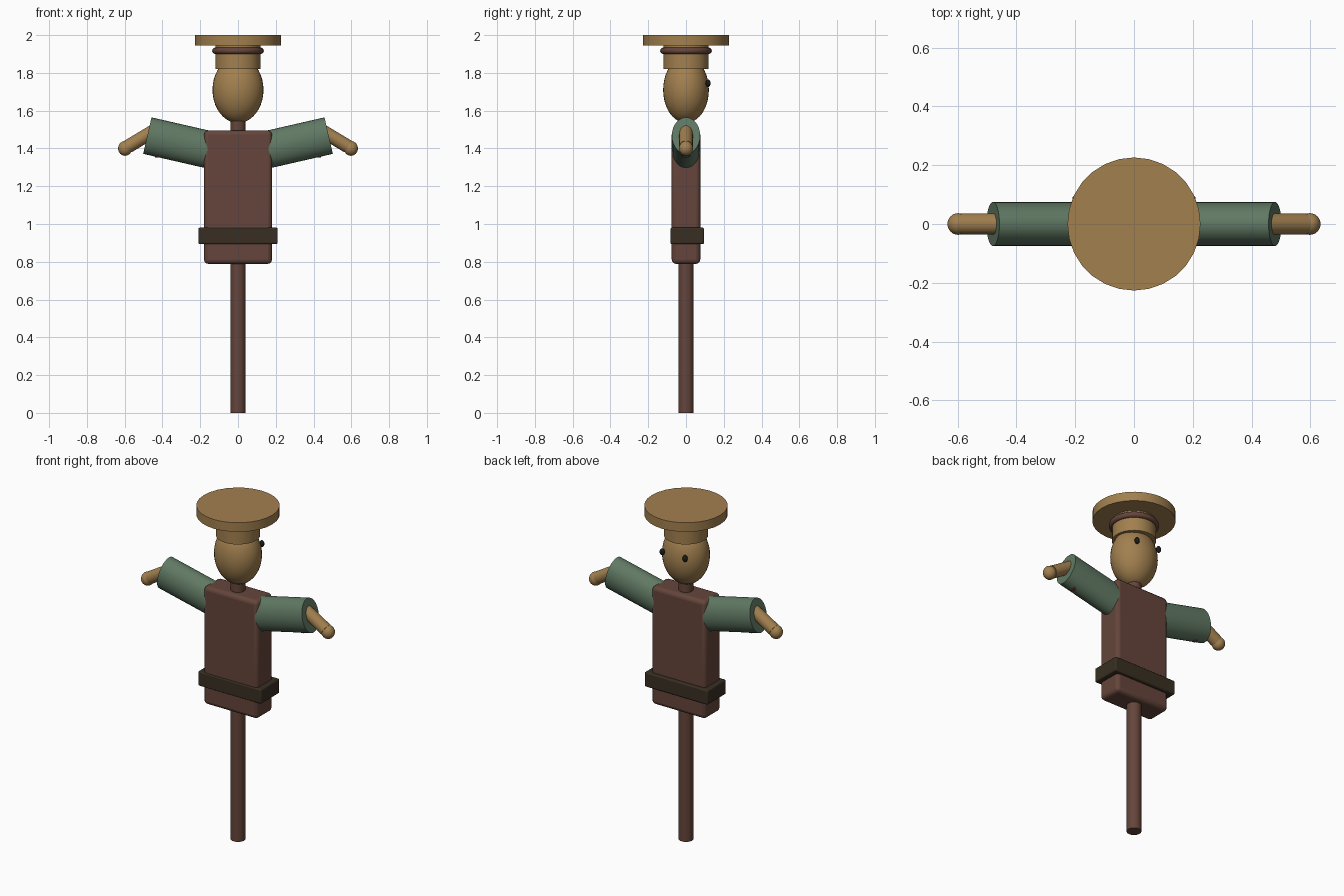
import bpy, math
from mathutils import Vector

if "Cube" in bpy.data.objects:
    bpy.data.objects.remove(bpy.data.objects["Cube"])


def material(name, rgb):
    m = bpy.data.materials.new(name)
    m.diffuse_color = (*rgb, 1)
    m.use_nodes = True
    m.node_tree.nodes["Principled BSDF"].inputs["Base Color"].default_value = m.diffuse_color
    return m


STRAW = material("straw", (0.36, 0.215, 0.078))
BROWN = material("brown wood", (0.13, 0.06, 0.043))
GREEN = material("green cloth", (0.118, 0.19, 0.125))
BELT = material("dark leather", (0.04, 0.028, 0.016))
BLACK = material("black button", (0.012, 0.011, 0.01))


def finish(name, mat, smooth=True):
    o = bpy.context.object
    o.name = name
    o.data.materials.append(mat)
    bpy.ops.object.transform_apply(location=False, rotation=True, scale=True)
    if smooth:
        bpy.ops.object.shade_smooth_by_angle(angle=math.radians(40))
    return o


def rod(name, a, b, r, mat, sides=24, squash=1.0):
    """Cylinder from a to b; squash scales its depth in y."""
    a, b = Vector(a), Vector(b)
    d = b - a
    bpy.ops.mesh.primitive_cylinder_add(vertices=sides, radius=r, depth=d.length,
                                        location=(a + b) / 2)
    o = bpy.context.object
    o.scale.y = squash
    o.rotation_euler = (0, math.atan2(d.x, d.z), 0)
    return finish(name, mat)


def ball(name, loc, size, mat, seg=24, rings=16):
    bpy.ops.mesh.primitive_uv_sphere_add(segments=seg, ring_count=rings, radius=1, location=loc)
    bpy.context.object.scale = size
    return finish(name, mat)


def box(name, loc, size, bevel, mat):
    bpy.ops.mesh.primitive_cube_add(size=1, location=loc)
    bpy.context.object.scale = size
    o = finish(name, mat, False)
    m = o.modifiers.new("rounded edges", 'BEVEL')
    m.width, m.segments = bevel, 3
    bpy.ops.object.shade_smooth_by_angle(angle=math.radians(40))
    return o


# Wooden frame
rod("pole", (0, 0, 0), (0, 0, 1.6), 0.04, BROWN)
rod("crossbar", (-0.44, 0, 1.386), (0.44, 0, 1.386), 0.034, BROWN)

# Body and belt
box("torso", (0, 0, 1.142), (0.36, 0.151, 0.706), 0.022, BROWN)
box("belt", (0, 0.007, 0.937), (0.42, 0.178, 0.087), 0.008, BELT)

# Head
ball("head", (0, 0, 1.71), (0.135, 0.121, 0.175), STRAW, 32, 20)

# Hat: crown, band and flat brim
rod("hat_crown", (0, 0, 1.82), (0, 0, 1.96), 0.12, STRAW, 28)
rod("hat_brim", (0, 0, 1.945), (0, 0, 2.0), 0.2265, STRAW, 28)
bpy.ops.mesh.primitive_torus_add(major_segments=32, minor_segments=12, major_radius=0.12,
                                 minor_radius=0.017, location=(0, 0, 1.917))
finish("hat_band", BROWN)

# Mirrored sleeves, hands and button eyes
for side, s in (("left", -1), ("right", 1)):
    rod(f"{side}_sleeve", (s * 0.10, 0, 1.381), (s * 0.48, 0, 1.468), 0.099, GREEN, 28, 0.757)
    rod(f"{side}_forearm", (s * 0.43, 0, 1.502), (s * 0.583, 0, 1.41), 0.036, STRAW, 20)
    ball(f"{side}_hand", (s * 0.598, 0, 1.40), (0.037, 0.037, 0.039), STRAW)
    ball(f"{side}_eye", (s * 0.076, 0.117, 1.745), (0.015, 0.013, 0.02), BLACK, 16, 10)
